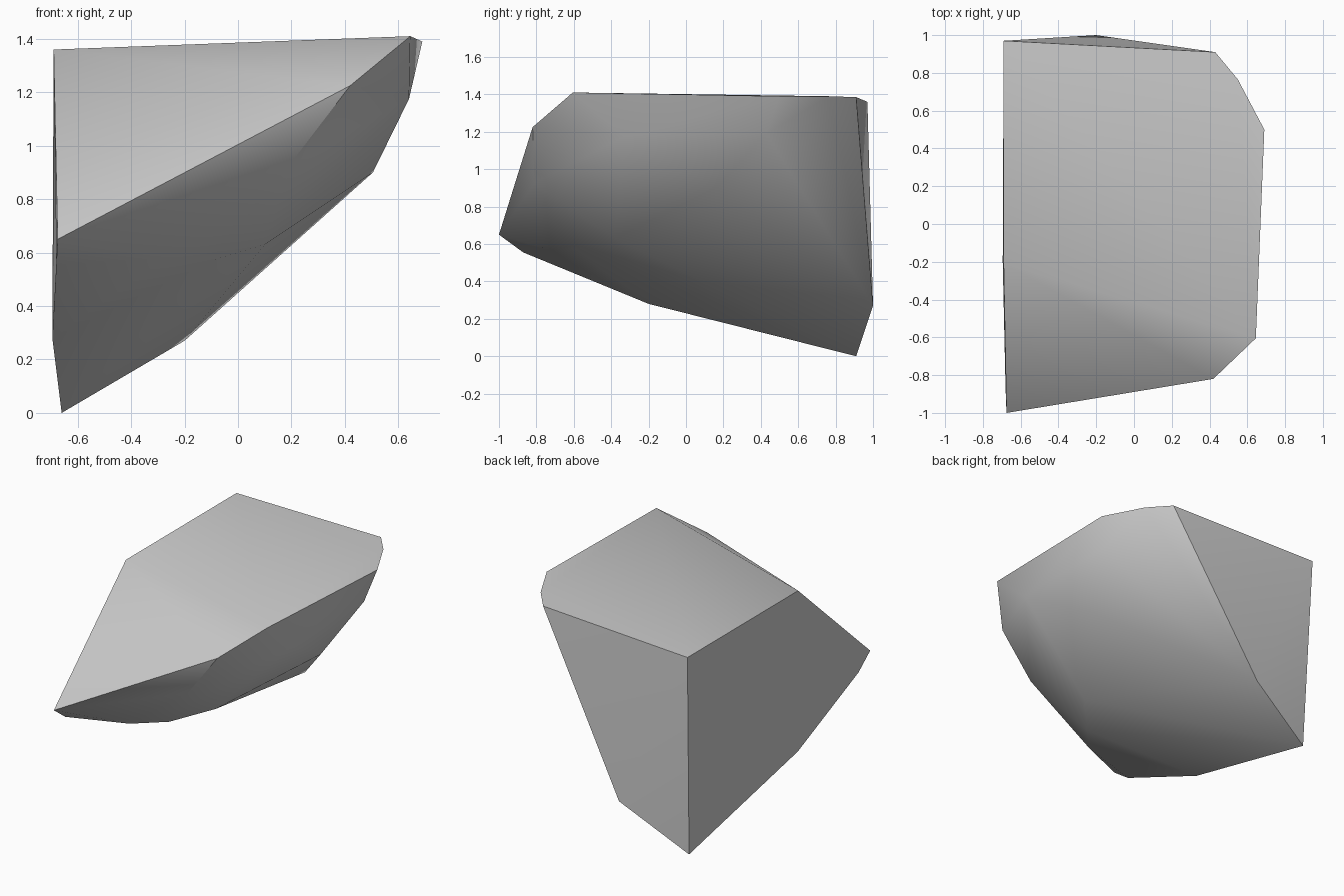
import bpy, bmesh, math

if "Cube" in bpy.data.objects:
    bpy.data.objects.remove(bpy.data.objects["Cube"], do_unlink=True)

# One plain grey for the whole piece
grey = bpy.data.materials.new("plain_grey")
grey.use_nodes = True
colour = (0.6, 0.6, 0.6, 1.0)
grey.diffuse_color = colour
grey.node_tree.nodes["Principled BSDF"].inputs["Base Color"].default_value = colour

# Outline of the near-level top face
top_rim = [(-0.69, 0.97, 1.36), (-0.69, -0.21, 1.36), (0.645, -0.605, 1.41),
           (0.69, 0.5, 1.39), (0.55, 0.765, 1.39), (0.43, 0.91, 1.385)]
# Lower end of the sloping front face
front_rim = [(0.42, -0.82, 1.225), (-0.675, -1.0, 0.65)]
# Lower corners of the flat right and back faces
base_rim = [(-0.68, -0.87, 0.555), (-0.695, -0.2, 0.28),
            (-0.66, 0.91, 0.0), (-0.2, 1.0, 0.27)]
# Corners of the rounded underside
belly = [(0.19, -0.81, 0.925), (-0.27, -0.77, 0.58), (0.64, -0.33, 1.175),
         (0.64, 0.43, 1.19), (0.505, 0.16, 0.9), (-0.1, -0.59, 0.57),
         (0.1, -0.38, 0.63)]

# Wrap the corners in a convex skin
bm = bmesh.new()
for corner in top_rim + front_rim + base_rim + belly:
    bm.verts.new(corner)
bmesh.ops.convex_hull(bm, input=list(bm.verts))
bmesh.ops.delete(bm, geom=[v for v in bm.verts if not v.link_faces], context='VERTS')
# Merge the triangles of each flat cut into one face
bmesh.ops.dissolve_limit(bm, angle_limit=math.radians(2.5),
                         verts=list(bm.verts), edges=list(bm.edges))
bmesh.ops.recalc_face_normals(bm, faces=list(bm.faces))

mesh = bpy.data.meshes.new("cut_rock")
bm.to_mesh(mesh)
bm.free()
mesh.materials.append(grey)
rock = bpy.data.objects.new("cut_rock", mesh)
bpy.context.collection.objects.link(rock)

# Smooth belly, crisp cuts
bpy.ops.object.select_all(action='DESELECT')
rock.select_set(True)
bpy.context.view_layer.objects.active = rock
bpy.ops.object.shade_smooth_by_angle(angle=math.radians(35))
